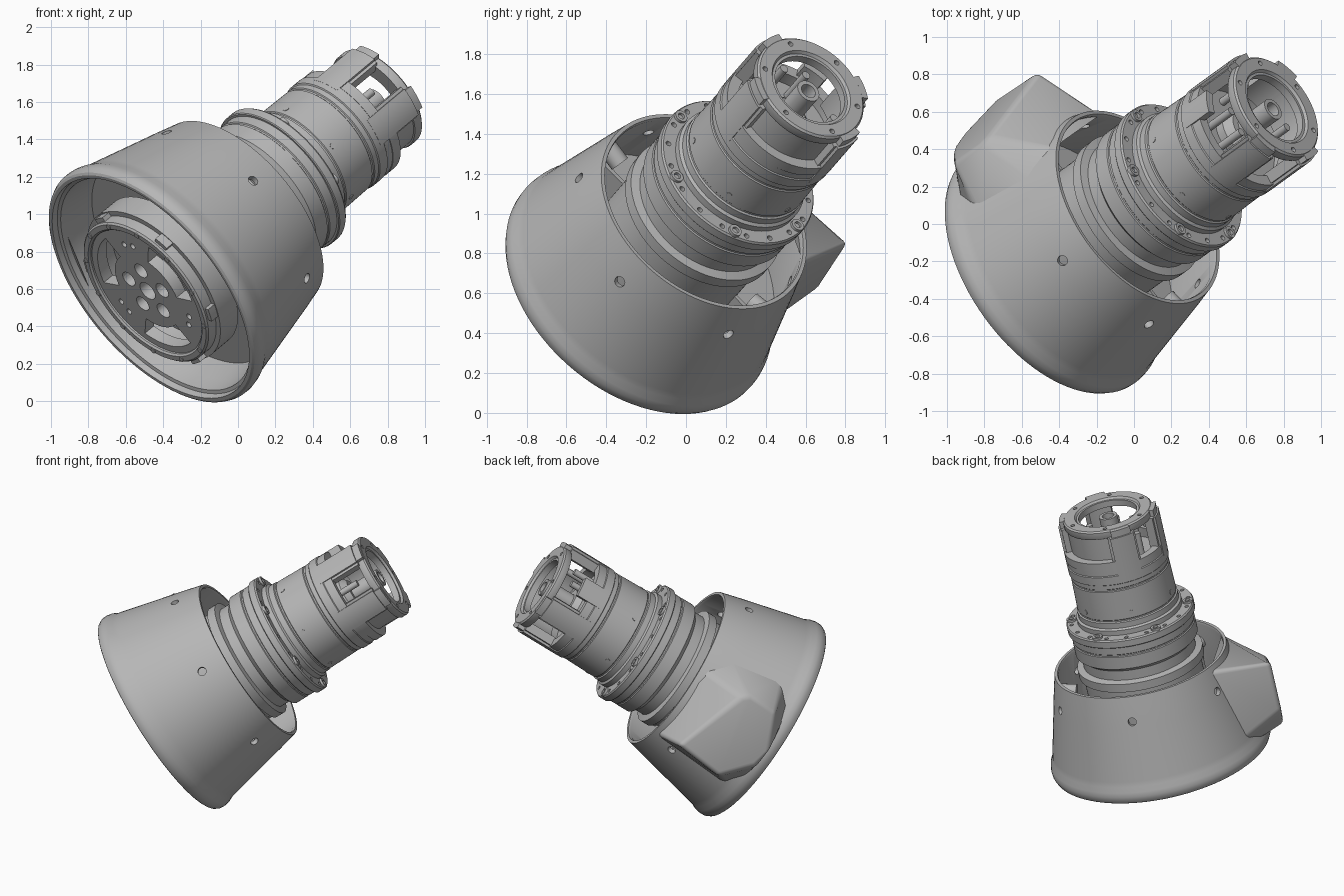
import bpy, bmesh, math
from mathutils import Matrix, Vector

if "Cube" in bpy.data.objects:
    bpy.data.objects.remove(bpy.data.objects["Cube"])

gray = bpy.data.materials.new("machined_gray")
gray.use_nodes = True
gray.diffuse_color = (0.47, 0.47, 0.47, 1)
gray.node_tree.nodes["Principled BSDF"].inputs["Base Color"].default_value = gray.diffuse_color

# Tilted frame: local z runs along the tool axis, local x points at the side housing
axis = Vector((0.67, 0.485, 0.56)).normalized()
side = Vector((-0.68, 0.70, 0.21))
side = (side - axis * side.dot(axis)).normalized()
FRAME = Matrix((side, axis.cross(side), axis)).transposed().to_4x4()
FRAME.translation = (-0.43, -0.235, 0.635)
UP = Vector((0, 0, 1))


def shade(ob, angle=30):
    bpy.ops.object.select_all(action='DESELECT')
    ob.select_set(True)
    bpy.context.view_layer.objects.active = ob
    bpy.ops.object.shade_smooth_by_angle(angle=math.radians(angle))


def make(name, bm, angle=30, bevel=0):
    bmesh.ops.recalc_face_normals(bm, faces=bm.faces)
    mesh = bpy.data.meshes.new(name)
    bm.to_mesh(mesh)
    bm.free()
    ob = bpy.data.objects.new(name, mesh)
    bpy.context.collection.objects.link(ob)
    ob.matrix_world = FRAME
    mesh.materials.append(gray)
    if bevel:
        bpy.context.view_layer.objects.active = ob
        mod = ob.modifiers.new("round", 'BEVEL')
        mod.width, mod.segments, mod.limit_method = bevel, 4, 'ANGLE'
        bpy.ops.object.modifier_apply(modifier="round")
    shade(ob, angle)
    return ob


def sweep(bm, profile, start=0, end=360, segs=96):
    """Turn a closed (radius, height) loop around the axis, fully or in part."""
    full = end - start >= 360
    count = segs if full else segs + 1
    rings = []
    for i in range(count):
        a = math.radians(start + (end - start) * i / segs)
        rings.append([bm.verts.new((r * math.cos(a), r * math.sin(a), h)) for r, h in profile])
    n = len(profile)
    for i in range(segs):
        a, b = rings[i], rings[(i + 1) % count]
        for j in range(n):
            k = (j + 1) % n
            bm.faces.new((a[j], b[j], b[k], a[k]))
    if not full:
        bm.faces.new(rings[0])
        bm.faces.new(rings[-1])


def lathe(name, profile):
    bm = bmesh.new()
    sweep(bm, profile)
    return make(name, bm)


def tube(name, r0, r1, h0, h1):
    return lathe(name, [(r0, h0), (r1, h0), (r1, h1), (r0, h1)])


def blocks(name, r0, r1, h0, h1, spans):
    """Curved blocks, one for each (start, end) angle pair."""
    bm = bmesh.new()
    for s, e in spans:
        sweep(bm, [(r0, h0), (r1, h0), (r1, h1), (r0, h1)], s, e, max(3, int((e - s) / 4)))
    return make(name, bm)


def rods(name, radius, items):
    bm = bmesh.new()
    for p, q in items:
        p, q = Vector(p), Vector(q)
        rot = UP.rotation_difference(q - p).to_matrix().to_4x4()
        bmesh.ops.create_cone(bm, cap_ends=True, segments=20, radius1=radius, radius2=radius,
                              depth=(q - p).length, matrix=Matrix.Translation((p + q) / 2) @ rot)
    return make(name, bm)


def polar(r, deg, h):
    a = math.radians(deg)
    return (r * math.cos(a), r * math.sin(a), h)


def posts(r, angles, h0, h1):
    return [(polar(r, a, h0), polar(r, a, h1)) for a in angles]


def cut(ob, cutter):
    bpy.context.view_layer.objects.active = ob
    mod = ob.modifiers.new("cut", 'BOOLEAN')
    mod.operation, mod.solver, mod.object = 'DIFFERENCE', 'EXACT', cutter
    bpy.ops.object.modifier_apply(modifier="cut")
    bpy.data.objects.remove(cutter)
    shade(ob)


# Conical shroud: open shell with a rounded lip and radial screw holes
shroud = lathe("shroud", [(0.59, 0.67), (0.622, 0.54), (0.640, 0.46), (0.722, 0.10), (0.730, 0.065),
                          (0.747, 0.03), (0.753, 0.0), (0.752, -0.025), (0.742, -0.047), (0.73, -0.055),
                          (0.71, -0.055), (0.705, -0.02), (0.685, -0.015), (0.68, 0.08), (0.565, 0.655), (0.57, 0.67)])
cut(shroud, rods("screw_hole_cutter", 0.028,
                 [(polar(0.45, a, 0.46), polar(0.8, a, 0.54)) for a in (75, 135, 195, 255, 315)]))
tube("shroud_floor", 0.39, 0.655, 0.20, 0.22)
blocks("shroud_ribs", 0.38, 0.60, 0.21, 0.42, [(a, a + 3) for a in range(45, 360, 60)])
rods("shroud_bosses", 0.05, [(polar(0.48, a, 0.48), polar(0.60, a, 0.50)) for a in (45, 105, 165, 225, 285)])

# Faceted side housing, its foot following the shroud wall
outer = [(0.58, -0.35), (0.39, 0.15), (0.34, 0.19), (0.13, 0.18), (0.02, -0.08), (0.05, -0.2), (0.23, -0.39)]
foot = [(0.64, -0.41), (0.64, 0.14), (0.50, 0.29), (0.14, 0.36), (0.02, 0.22), (0.02, -0.32), (0.10, -0.44)]
bm = bmesh.new()
top = [bm.verts.new((0.84, w, h)) for h, w in outer]
low = [bm.verts.new((math.sqrt((0.72 - 0.2 * h) ** 2 - w * w), w, h)) for h, w in foot]
bm.faces.new(top)
for i in range(len(top)):
    j = (i + 1) % len(top)
    bm.faces.new((top[i], top[j], low[j], low[i]))
make("side_housing", bm, 40, 0.03)

# Front hub: drilled and slotted plate inside a rim
plate = tube("hub_plate", 0.055, 0.41, -0.08, -0.01)
cut(plate, rods("bolt_cutter", 0.045, posts(0.135, range(20, 380, 72), -0.2, 0.2)))
cut(plate, blocks("slot_cutter", 0.235, 0.36, -0.2, 0.2, [(a, a + 62) for a in (-6, 114, 234)]))
cut(plate, rods("pin_cutter", 0.017, posts(0.30, (79, 92, 199, 212, 319, 332), -0.2, 0.2)))
lathe("hub_rim", [(0.40, -0.09), (0.41, -0.10), (0.44, -0.10), (0.45, -0.09), (0.45, -0.03), (0.48, -0.03),
                  (0.48, 0.11), (0.40, 0.11)])
blocks("hub_tabs", 0.44, 0.475, -0.08, -0.02, [(a, a + 10) for a in range(0, 360, 60)])
rods("hub_screws", 0.016, posts(0.427, range(15, 375, 30), -0.09, -0.104))
tube("hub_backing", 0.02, 0.41, 0.08, 0.12)

# Main body rising from the shroud to the bolt flange
lathe("lower_body", [(0.30, 0.10), (0.40, 0.10), (0.40, 0.62), (0.43, 0.63), (0.43, 0.69), (0.385, 0.70),
                     (0.385, 0.77), (0.42, 0.80), (0.42, 0.89), (0.414, 0.895), (0.414, 0.905),
                     (0.42, 0.91), (0.42, 0.97), (0.30, 0.97)])
flange = lathe("bolt_flange", [(0.30, 0.965), (0.432, 0.965), (0.437, 0.97), (0.437, 1.015), (0.43, 1.025),
                               (0.30, 1.025)])
cut(flange, rods("flange_hole_cutter", 0.014, posts(0.402, range(0, 360, 20), 1.0, 1.1)))
bm = bmesh.new()
for a in range(50, 410, 60):
    x, y, h = polar(0.40, a, 1.0)
    sweep(bm, [(0.018, 1.02), (0.034, 1.02), (0.034, 1.04), (0.018, 1.04)], segs=20)
    bm.verts.ensure_lookup_table()
    bmesh.ops.translate(bm, verts=bm.verts[-80:], vec=(x, y, 0))
make("flange_screws", bm)

# Upper barrel with shallow grooves, stepping out into the cage base
lathe("upper_barrel", [(0.28, 1.02), (0.36, 1.02), (0.36, 1.06), (0.345, 1.07), (0.345, 1.11), (0.335, 1.115),
                       (0.335, 1.125), (0.340, 1.13), (0.336, 1.34), (0.330, 1.345), (0.330, 1.355),
                       (0.336, 1.36), (0.336, 1.39), (0.343, 1.395), (0.343, 1.455), (0.337, 1.46),
                       (0.337, 1.52), (0.28, 1.52)])
rods("barrel_pins", 0.016, [(polar(0.3, a, 1.17), polar(0.342, a, 1.17)) for a in range(30, 390, 60)])

# Open cage: posts, side panel and end ring with ears
ears = (-14, 99, 166, 279)
blocks("cage_posts", 0.265, 0.328, 1.5, 1.73, [(a - 17, a + 17) for a in ears])
blocks("post_covers", 0.32, 0.344, 1.43, 1.73, [(a - 14, a + 14) for a in ears])
blocks("recessed_panel", 0.265, 0.29, 1.5, 1.73, [(175, 270)])
blocks("panel_sill", 0.28, 0.342, 1.5, 1.56, [(178, 267)])
blocks("back_plate", 0.30, 0.346, 1.42, 1.60, [(18, 42)])
end_ring = lathe("end_ring", [(0.20, 1.72), (0.30, 1.72), (0.305, 1.73), (0.305, 1.77), (0.295, 1.78),
                              (0.225, 1.78), (0.215, 1.765), (0.20, 1.765)])
cut(end_ring, rods("ring_hole_cutter", 0.014, posts(0.265, range(20, 380, 60), 1.74, 1.8)))
blocks("ring_ears", 0.29, 0.332, 1.69, 1.778, [(a - 12, a + 12) for a in ears])

# Inner drive parts seen through the cage
tube("cage_floor", 0.05, 0.31, 1.42, 1.45)
tube("drive_shaft", 0.04, 0.062, 1.2, 1.75)
lathe("shaft_collar", [(0.06, 1.44), (0.14, 1.44), (0.14, 1.5), (0.10, 1.54), (0.06, 1.54)])
rods("inner_rods", 0.022, posts(0.21, (40, 75, 130, 220, 320), 1.44, 1.64))
